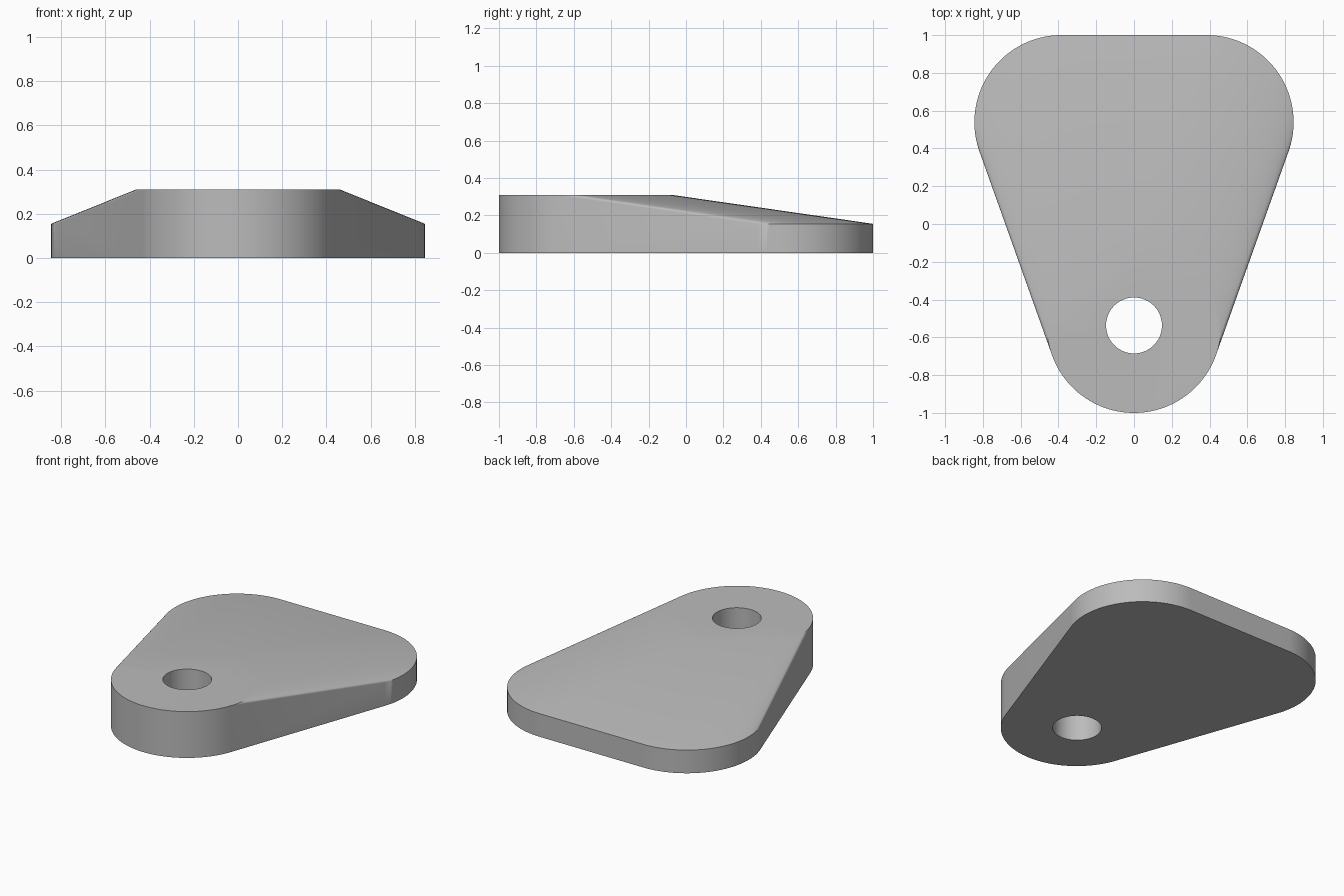
import bpy, bmesh, math

cube = bpy.data.objects.get("Cube")
if cube:
    bpy.data.objects.remove(cube, do_unlink=True)

RADIUS = 0.461          # shared radius of the three rounded corners
FRONT_Y, BACK_Y = -0.539, 0.539
BACK_X = 0.384
FRONT_H, BACK_H = 0.31, 0.155
SEGMENTS = 128

grey = bpy.data.materials.new("plain_grey")
grey.use_nodes = True
grey.diffuse_color = (0.5, 0.5, 0.5, 1)
grey.node_tree.nodes["Principled BSDF"].inputs["Base Color"].default_value = grey.diffuse_color


def make_object(name, bm):
    mesh = bpy.data.meshes.new(name)
    bm.to_mesh(mesh)
    bm.free()
    mesh.materials.append(grey)
    obj = bpy.data.objects.new(name, mesh)
    bpy.context.collection.objects.link(obj)
    return obj


def add_ring(bm, x, y, z):
    for i in range(SEGMENTS):
        a = math.tau * i / SEGMENTS
        bm.verts.new((x + RADIUS * math.cos(a), y + RADIUS * math.sin(a), z))


# Plate: hull around one tall front boss and two low rear bosses
bm = bmesh.new()
for x, y, height in ((0, FRONT_Y, FRONT_H), (BACK_X, BACK_Y, BACK_H), (-BACK_X, BACK_Y, BACK_H)):
    for z in (0, height):
        add_ring(bm, x, y, z)
hull = bmesh.ops.convex_hull(bm, input=bm.verts[:])
spare = {g for key in ("geom_interior", "geom_unused") for g in hull[key]
         if isinstance(g, bmesh.types.BMVert)}
bmesh.ops.delete(bm, geom=list(spare), context='VERTS')
bmesh.ops.dissolve_limit(bm, angle_limit=math.radians(0.05), verts=bm.verts[:], edges=bm.edges[:])
bmesh.ops.recalc_face_normals(bm, faces=bm.faces[:])
plate = make_object("tapered_plate", bm)

# Round hole through the front boss
bm = bmesh.new()
bmesh.ops.create_cone(bm, cap_ends=True, segments=64, radius1=0.148, radius2=0.148, depth=1)
cutter = make_object("hole_cutter", bm)
cutter.location = (0, FRONT_Y + 0.002, 0.15)
cutter.hide_render = True

cut = plate.modifiers.new("hole", 'BOOLEAN')
cut.operation = 'DIFFERENCE'
cut.solver = 'EXACT'
cut.object = cutter

bpy.ops.object.select_all(action='DESELECT')
bpy.context.view_layer.objects.active = plate
plate.select_set(True)
bpy.ops.object.modifier_apply(modifier=cut.name)
bpy.data.objects.remove(cutter, do_unlink=True)

# Smooth walls, crisp rims
bpy.ops.object.shade_smooth_by_angle(angle=math.radians(30))
